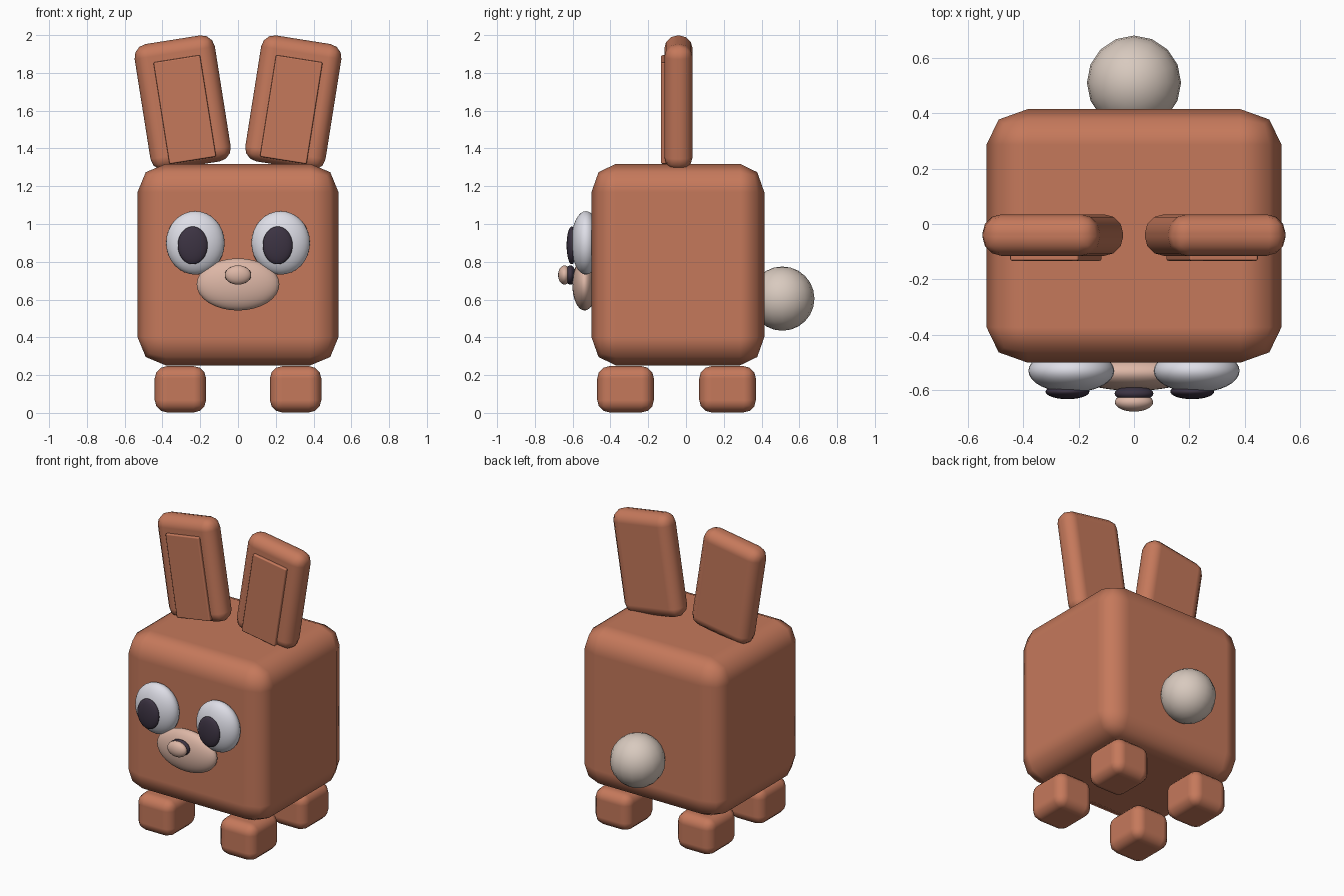
import bpy
import math

old = bpy.data.objects.get("Cube")
if old:
    bpy.data.objects.remove(old, do_unlink=True)


def material(name, color, roughness=0.7):
    mat = bpy.data.materials.new(name)
    mat.use_nodes = True
    mat.diffuse_color = (*color, 1)
    bsdf = mat.node_tree.nodes["Principled BSDF"]
    bsdf.inputs["Base Color"].default_value = (*color, 1)
    bsdf.inputs["Roughness"].default_value = roughness
    return mat


FUR = material("terracotta fur", (0.56, 0.19, 0.105))
WHITE = material("eye white", (0.74, 0.74, 0.81))
DARK = material("dark plum", (0.045, 0.033, 0.055))
PINK = material("pale pink", (0.72, 0.47, 0.38))
CREAM = material("tail cream", (0.69, 0.59, 0.52))


def rounded_box(name, center, size, mat, bevel, segments, tilt=0, stretch=False):
    """Bevelled box; stretch lets the bevel scale with the box sides."""
    bpy.ops.mesh.primitive_cube_add(size=1, location=center, rotation=(0, tilt, 0))
    obj = bpy.context.object
    obj.name = name
    obj.scale = size
    if not stretch:
        bpy.ops.object.transform_apply(location=False, rotation=False, scale=True)
    obj.data.materials.append(mat)
    bpy.ops.object.shade_smooth()
    mod = obj.modifiers.new("Rounded edges", "BEVEL")
    mod.width = bevel
    mod.segments = segments
    mod.limit_method = "NONE"
    mod.harden_normals = True
    return obj


def ellipsoid(name, center, radii, mat, segments=32, rings=16):
    bpy.ops.mesh.primitive_uv_sphere_add(segments=segments, ring_count=rings,
                                         radius=1, location=center)
    obj = bpy.context.object
    obj.name = name
    obj.scale = radii
    obj.data.materials.append(mat)
    bpy.ops.object.shade_smooth()
    return obj


# Body block
rounded_box("body", (0, -0.043, 0.785), (1.064, 0.915, 1.066), FUR, 0.14, 2, stretch=True)

# Paired parts
tilt = math.radians(9)
for side, s in (("right", -1), ("left", 1)):
    # Feet
    for end, y in (("front", -0.32), ("back", 0.22)):
        rounded_box(f"{side}_{end}_foot", (s * 0.305, y, 0.125), (0.272, 0.3, 0.245),
                    FUR, 0.065, 3)
    # Ear with its raised inner panel
    rounded_box(f"{side}_ear", (s * 0.293, -0.04, 1.642), (0.43, 0.15, 0.675),
                FUR, 0.07, 3, s * tilt)
    rounded_box(f"{side}_inner_ear", (s * 0.282, -0.098, 1.606), (0.25, 0.07, 0.545),
                FUR, 0.008, 2, s * tilt)
    # Eye
    ellipsoid(f"{side}_eye", (s * 0.226, -0.53, 0.9), (0.155, 0.078, 0.168), WHITE)

# Pupils, both glancing slightly to the right
for side, x in (("right", -0.24), ("left", 0.21)):
    ellipsoid(f"{side}_pupil", (x, -0.605, 0.887), (0.079, 0.027, 0.1), DARK)

# Muzzle and two-tone nose
ellipsoid("muzzle", (0, -0.537, 0.68), (0.219, 0.065, 0.138), PINK)
ellipsoid("nose_base", (0, -0.612, 0.73), (0.07, 0.028, 0.051), DARK)
ellipsoid("nose_tip", (0, -0.643, 0.73), (0.069, 0.034, 0.051), PINK)

# Tail
ellipsoid("tail", (0, 0.51, 0.605), (0.17, 0.17, 0.17), CREAM, 16, 12)
